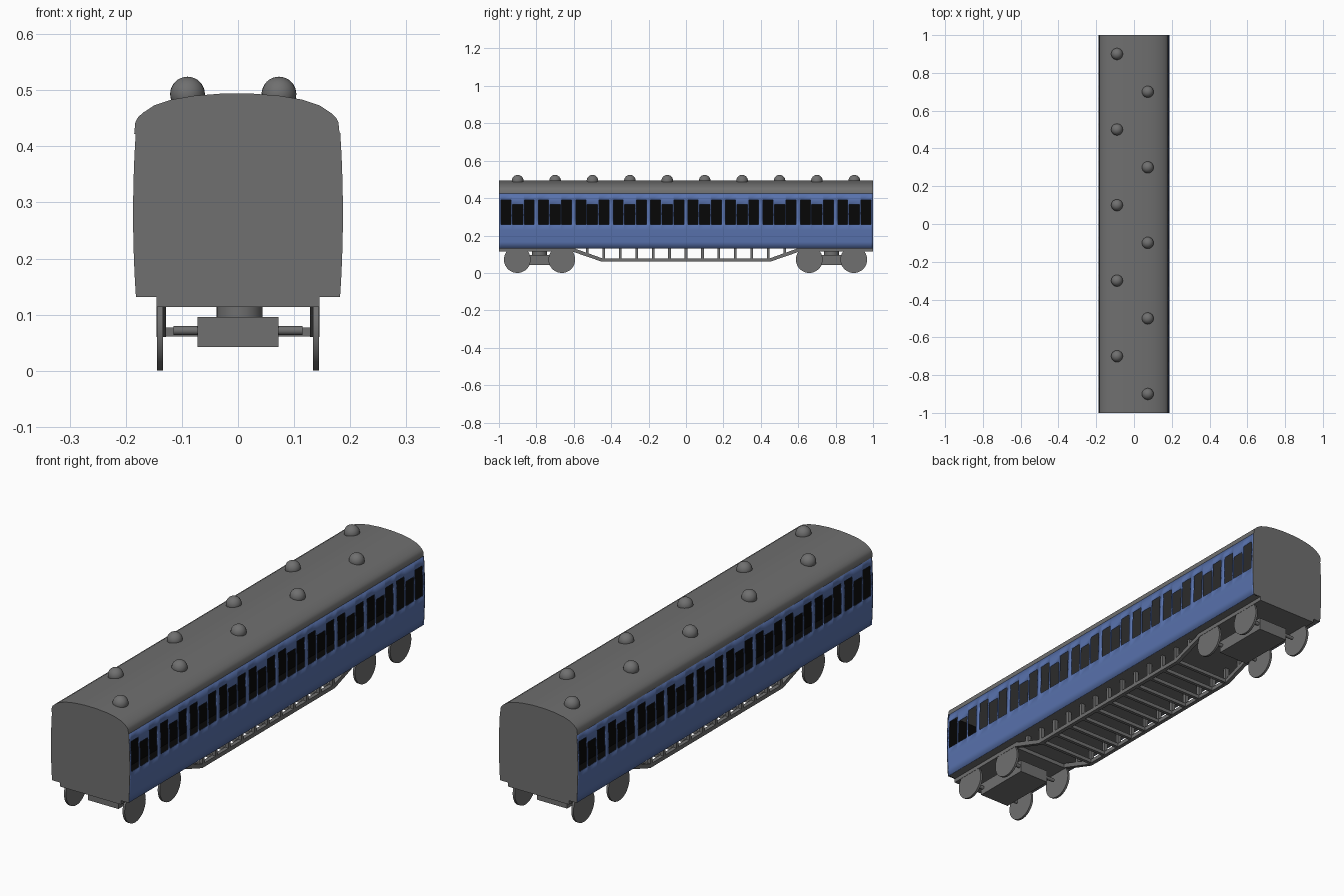
import bpy, bmesh, math
from mathutils import Matrix

if "Cube" in bpy.data.objects:
    bpy.data.objects.remove(bpy.data.objects["Cube"])


def material(name, rgb):
    m = bpy.data.materials.new(name)
    m.diffuse_color = (*rgb, 1)
    m.use_nodes = True
    m.node_tree.nodes["Principled BSDF"].inputs["Base Color"].default_value = m.diffuse_color
    return m


GREY = material("grey", (0.16, 0.16, 0.16))
BLUE = material("blue", (0.098, 0.168, 0.418))
BLACK = material("interior black", (0.002, 0.002, 0.002))


def prism(bm, pts, axis, a, b):
    """Extrude a closed outline along x (points are y,z) or y (points are x,z)."""
    def co(p, t):
        return (t, p[0], p[1]) if axis == "x" else (p[0], t, p[1])
    lo = [bm.verts.new(co(p, a)) for p in pts]
    hi = [bm.verts.new(co(p, b)) for p in pts]
    bm.faces.new(lo)
    bm.faces.new(hi[::-1])
    n = len(pts)
    for i in range(n):
        j = (i + 1) % n
        bm.faces.new((lo[i], hi[i], hi[j], lo[j]))


def box(bm, x0, x1, y0, y1, z0, z1):
    prism(bm, [(x0, z0), (x1, z0), (x1, z1), (x0, z1)], "y", y0, y1)


def cylinder(bm, center, radius, depth, axis="x", sides=40):
    rot = Matrix.Rotation(math.pi / 2, 4, "Y") if axis == "x" else Matrix()
    bmesh.ops.create_cone(bm, cap_ends=True, segments=sides, radius1=radius,
                          radius2=radius, depth=depth,
                          matrix=Matrix.Translation(center) @ rot)


def finish(name, bm, mats, smooth=None, recalc=True):
    if recalc:
        bmesh.ops.recalc_face_normals(bm, faces=bm.faces)
    me = bpy.data.meshes.new(name)
    bm.to_mesh(me)
    bm.free()
    for m in mats:
        me.materials.append(m)
    ob = bpy.data.objects.new(name, me)
    bpy.context.collection.objects.link(ob)
    if smooth:
        bpy.ops.object.select_all(action="DESELECT")
        ob.select_set(True)
        bpy.context.view_layer.objects.active = ob
        bpy.ops.object.shade_smooth_by_angle(angle=math.radians(smooth))
    return ob


def side_x(z):
    """Gentle outward bulge of the car sides."""
    return 0.187 - 0.23 * (z - 0.28) ** 2


# Windows: ten compartments of tall, short, tall openings (y0, y1, top)
windows = []
for i in range(10):
    for dy, w, top in ((-0.062, 0.053, 0.39), (0, 0.056, 0.365), (0.062, 0.053, 0.39)):
        y = -0.9 + 0.2 * i + dy
        windows.append((y - w / 2, y + w / 2, top))

# Blue side walls with open windows, black on the inside
ys = sorted([-0.9985, 0.9985] + [y for w in windows for y in w[:2]])
zs = [0.131, 0.165, 0.2, 0.23, 0.26, 0.295, 0.33, 0.365, 0.39, 0.425]


def is_open(y, z):
    return any(a < y < b and 0.26 < z < top for a, b, top in windows)


for s, label in ((-1, "left"), (1, "right")):
    bm = bmesh.new()
    grid = [[bm.verts.new((s * side_x(z), y, z)) for z in zs] for y in ys]
    for i in range(len(ys) - 1):
        for k in range(len(zs) - 1):
            if is_open((ys[i] + ys[i + 1]) / 2, (zs[k] + zs[k + 1]) / 2):
                continue
            quad = [grid[i][k], grid[i + 1][k], grid[i + 1][k + 1], grid[i][k + 1]]
            bm.faces.new(quad if s > 0 else quad[::-1])
    wall = finish(label + "_side_wall", bm, [BLUE, BLACK], 30, recalc=False)
    mod = wall.modifiers.new("thickness", "SOLIDIFY")
    mod.thickness = 0.004
    mod.offset = -1
    mod.material_offset = 1
    mod.material_offset_rim = 0

# Grey end walls and floor
bm = bmesh.new()
right = [(side_x(z), z) for z in zs]
outline = right + [(-x, z) for x, z in reversed(right)]
inset = [(x * 0.975, z) for x, z in outline]
for s in (-1, 1):
    prism(bm, outline, "y", *sorted((s * 0.9985, s)))
finish("end_walls", bm, [GREY])
bm = bmesh.new()
box(bm, -0.179, 0.179, -0.998, 0.998, 0.131, 0.136)
finish("floor", bm, [GREY])

# Black interior lining: ends, floor and long centre partition
bm = bmesh.new()
for s in (-1, 1):
    prism(bm, inset, "y", *sorted((s * 0.994, s * 0.998)))
box(bm, -0.178, 0.178, -0.994, 0.994, 0.137, 0.140)
box(bm, -0.002, 0.002, -0.994, 0.994, 0.140, 0.422)
finish("interior_lining", bm, [BLACK])

# Arched roof, its flat underside is the ceiling
bm = bmesh.new()
half = [(0.183, 0.422), (0.181, 0.443), (0.176, 0.452), (0.167, 0.460),
        (0.147, 0.473), (0.117, 0.483), (0.077, 0.490), (0.026, 0.494)]
prism(bm, [(x - 0.002, z) for x, z in half]
      + [(-x - 0.002, z) for x, z in reversed(half)], "y", -1, 1)
finish("roof", bm, [GREY], 35)

# Roof ventilator domes, staggered left and right
bm = bmesh.new()
for i in range(10):
    x = 0.073 if i % 2 == 0 else -0.090
    bmesh.ops.create_uvsphere(bm, u_segments=24, v_segments=16, radius=0.031,
                              matrix=Matrix.Translation((x, -0.9 + 0.2 * i, 0.493)))
finish("roof_vents", bm, [GREY], 40)

# End underframes
bm = bmesh.new()
for s in (-1, 1):
    y0, y1 = sorted((s * 0.61, s * 1.0))
    box(bm, -0.145, 0.145, y0, y1, 0.114, 0.132)
finish("end_underframes", bm, [GREY])

# Truss rails with posts under both sides
bm = bmesh.new()
posts = [0.088 * i for i in range(-6, 7)]
rail = [(-0.63, 0.132), (-0.63, 0.122), (-0.45, 0.060), (0.45, 0.060),
        (0.63, 0.122), (0.63, 0.132), (0.60, 0.132), (0.445, 0.077),
        (-0.445, 0.077), (-0.60, 0.132)]


def rail_z(y):
    return 0.069 + max(0, abs(y) - 0.45) * 0.34


for s in (-1, 1):
    x0, x1 = sorted((s * 0.128, s * 0.145))
    prism(bm, rail, "x", x0, x1)
    for y in posts:
        box(bm, x0, x1, y - 0.007, y + 0.007, rail_z(y), 0.132)
finish("truss_sides", bm, [GREY])

# Cross beams joining the level part of the trusses
bm = bmesh.new()
for y in posts[1:-1]:
    box(bm, -0.13, 0.13, y - 0.007, y + 0.007, 0.061, 0.077)
finish("truss_cross_beams", bm, [GREY])

# Bogies: frame block, pivot, axles and disc wheels
for label, yc in (("front", -0.783), ("rear", 0.778)):
    bm = bmesh.new()
    box(bm, -0.072, 0.072, yc - 0.13, yc + 0.13, 0.042, 0.096)
    finish(label + "_bogie_frame", bm, [GREY])
    bm = bmesh.new()
    cylinder(bm, (0.003, yc, 0.106), 0.041, 0.022, "z")
    finish(label + "_bogie_pivot", bm, [GREY], 40)
    axles, wheels = bmesh.new(), bmesh.new()
    for dy in (-0.119, 0.119):
        cylinder(axles, (0, yc + dy, 0.0715), 0.008, 0.23, sides=16)
        for s in (-1, 1):
            cylinder(wheels, (s * 0.139, yc + dy, 0.0715), 0.0715, 0.010)
    finish(label + "_axles", axles, [GREY], 40)
    finish(label + "_wheels", wheels, [GREY], 40)
